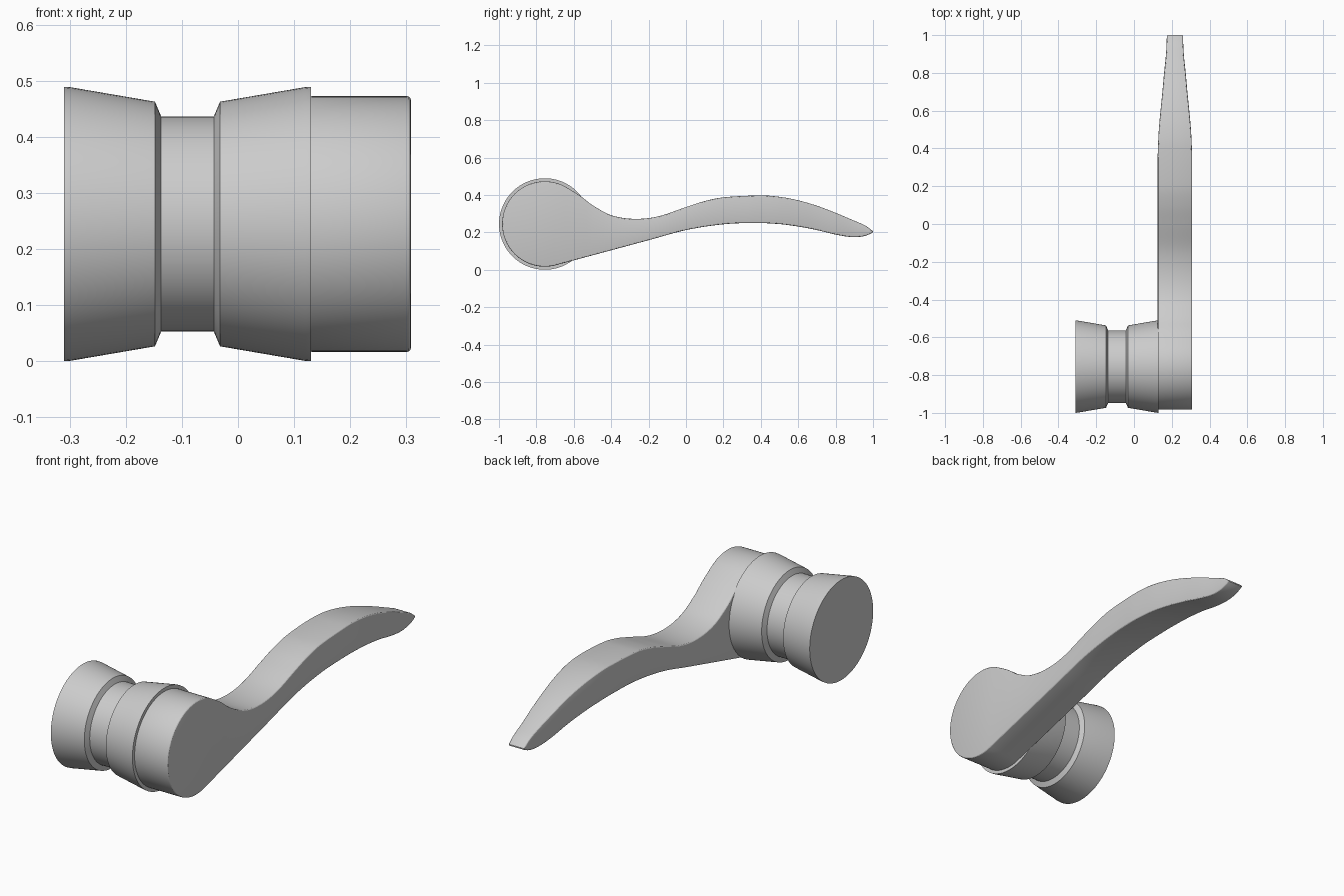
import bpy, bmesh, math
from mathutils import Vector

if "Cube" in bpy.data.objects:
    bpy.data.objects.remove(bpy.data.objects["Cube"])

CY, CZ, R = -0.755, 0.2445, 0.228      # hub axis and lever head radius


def finish(name, bm):
    bmesh.ops.recalc_face_normals(bm, faces=bm.faces)
    me = bpy.data.meshes.new(name)
    bm.to_mesh(me)
    bm.free()
    ob = bpy.data.objects.new(name, me)
    bpy.context.collection.objects.link(ob)
    bpy.ops.object.select_all(action='DESELECT')
    ob.select_set(True)
    bpy.context.view_layer.objects.active = ob
    bpy.ops.object.shade_smooth_by_angle(angle=math.radians(24))
    return ob


def bridge(bm, a, b):
    n = len(a)
    for i in range(n):
        bm.faces.new((a[i], a[(i + 1) % n], b[(i + 1) % n], b[i]))


def smooth(pts, y):
    """Cubic interpolation through (y, value) points."""
    last = len(pts) - 1

    def slope(i):
        p, q = pts[max(i - 1, 0)], pts[min(i + 1, last)]
        return (q[1] - p[1]) / (q[0] - p[0])
    i = 0
    while i < last - 1 and y > pts[i + 1][0]:
        i += 1
    (y0, a), (y1, b) = pts[i], pts[i + 1]
    h = y1 - y0
    t = min(max((y - y0) / h, 0), 1)
    return ((2*t**3 - 3*t*t + 1) * a + (t**3 - 2*t*t + t) * h * slope(i)
            + (3*t*t - 2*t**3) * b + (t**3 - t*t) * h * slope(i + 1))


# Grooved mounting hub, turned around the x axis
profile = [(-0.31, 0.2445), (-0.30, 0.2440), (-0.148, 0.218), (-0.137, 0.192),
           (-0.043, 0.192), (-0.032, 0.218), (0.12, 0.2440), (0.13, 0.2445)]
bm = bmesh.new()
N = 96
rings = [[bm.verts.new((x, CY + r * math.cos(2 * math.pi * k / N),
                        CZ + r * math.sin(2 * math.pi * k / N))) for k in range(N)]
         for x, r in profile]
for a, b in zip(rings, rings[1:]):
    bridge(bm, a, b)
bm.faces.new(rings[0])
bm.faces.new(rings[-1])
finish("mounting_hub", bm)

# Lever outline: round head flowing into a wavy handle
TOP = [(-0.66, 0.452), (-0.631, 0.436), (-0.56, 0.391), (-0.5, 0.345), (-0.4, 0.292),
       (-0.28, 0.272), (-0.15, 0.285), (0, 0.335), (0.1, 0.367), (0.2, 0.387),
       (0.4, 0.397), (0.5, 0.39), (0.6, 0.371), (0.7, 0.342), (0.8, 0.304),
       (0.9, 0.262), (0.96, 0.235), (1.0, 0.206)]
BOTTOM = [(-0.696, 0.0245), (-0.4, 0.104), (-0.2, 0.158), (0, 0.212), (0.2, 0.243),
          (0.37, 0.25), (0.5, 0.244), (0.6, 0.231), (0.7, 0.212), (0.8, 0.188),
          (0.88, 0.175), (0.93, 0.176), (0.97, 0.185), (1.0, 0.200)]
HALF = [(0.2, 0.0915), (0.34, 0.0915), (0.42, 0.089), (0.5, 0.085), (0.6, 0.076),
        (0.7, 0.066), (0.8, 0.057), (0.9, 0.047), (1.0, 0.0425)]
MID_X = 0.2165


def edge(y, pts, sign):
    if y < pts[0][0] or (sign > 0 and y < -0.631):
        return CZ + sign * math.sqrt(max(R * R - (y - CY) ** 2, 0))
    return smooth(pts, y)


def half_width(y):
    return HALF[0][1] if y < 0.34 else smooth(HALF, y)


ys = [CY - R * math.cos(math.pi / 2 * k / 24) for k in range(24)]
ys += [CY + (1 - CY) * k / 100 for k in range(101)]
M = len(ys)
# loop: bottom from head to tip, then top from tip back to head
outline = [Vector((y, edge(y, BOTTOM, -1))) for y in ys]
outline += [Vector((y, edge(y, TOP, 1))) for y in reversed(ys[1:])]
L = len(outline)


def inset(d):
    pts = []
    for i, p in enumerate(outline):
        t = (outline[(i + 1) % L] - outline[i - 1]).normalized()
        pts.append(p + Vector((-t.y, t.x)) * d)
    return pts


# Rings across the width with small rounded rims on both sides
B = 0.007
steps = [(B * (1 - math.sin(a)), B * (1 - math.cos(a)))
         for a in (0, math.pi / 6, math.pi / 3, math.pi / 2)]
sections = [(-1, dx, d) for dx, d in reversed([(B - s, e) for s, e in
            [(B * (1 - math.sin(a)), B * (1 - math.cos(a)))
             for a in (math.pi / 2, math.pi / 3, math.pi / 6, 0)]])]
rims = [(B * (1 - math.sin(a)), B * (1 - math.cos(a)))
        for a in (math.pi / 2, math.pi / 3, math.pi / 6, 0)]
sections = [(-1, dx, d) for dx, d in rims] + [(1, dx, d) for dx, d in reversed(rims)]
bm = bmesh.new()
rings = []
for side, dx, d in sections:
    rings.append([bm.verts.new((MID_X + side * (half_width(o.x) - dx), p.x, p.y))
                  for o, p in zip(outline, inset(d))])
for a, b in zip(rings, rings[1:]):
    bridge(bm, a, b)
# side faces: strips joining top and bottom edges
for ring in (rings[0], rings[-1]):
    top = [ring[0]] + [ring[L - i] for i in range(1, M)]
    for i in range(M - 1):
        quad = [ring[i], ring[i + 1], top[i + 1], top[i]]
        bm.faces.new(list(dict.fromkeys(quad)))
finish("lever_handle", bm)
